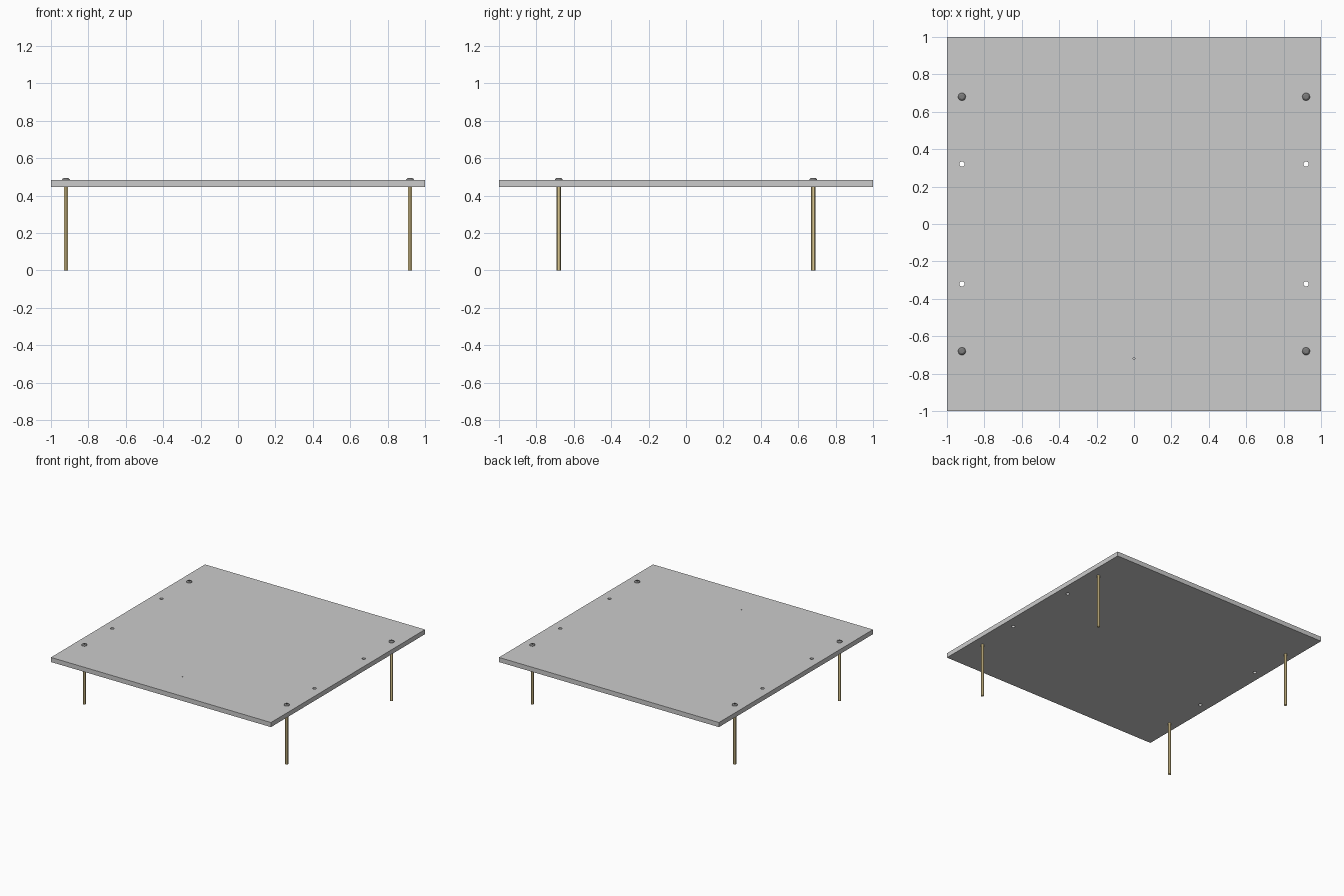
import bpy, math

if "Cube" in bpy.data.objects:
    bpy.data.objects.remove(bpy.data.objects["Cube"])

PLATE_BOTTOM, PLATE_TOP = 0.445, 0.483
CORNERS = [(sx * 0.92, sy * 0.68) for sx in (-1, 1) for sy in (-1, 1)]
SLOTS = [(sx * 0.92, sy * 0.32) for sx in (-1, 1) for sy in (-1, 1)]


def material(name, color):
    m = bpy.data.materials.new(name)
    m.diffuse_color = color
    m.use_nodes = True
    m.node_tree.nodes["Principled BSDF"].inputs["Base Color"].default_value = m.diffuse_color
    return m


def cylinder(name, x, y, z0, z1, r, sides=32):
    bpy.ops.mesh.primitive_cylinder_add(vertices=sides, radius=r, depth=z1 - z0,
                                        location=(x, y, (z0 + z1) / 2))
    ob = bpy.context.object
    ob.name = name
    if sides > 8:
        bpy.ops.object.shade_smooth_by_angle()
    return ob


def cut(target, cutter):
    bpy.context.view_layer.objects.active = target
    mod = target.modifiers.new("hole", 'BOOLEAN')
    mod.operation = 'DIFFERENCE'
    mod.solver = 'EXACT'
    mod.object = cutter
    bpy.ops.object.modifier_apply(modifier=mod.name)
    bpy.data.objects.remove(cutter)


def lathe(name, x, y, z, profile, start_ring, sides=32, inner_sides=6):
    """Button head: dome rings, closed below, with a hexagonal socket cut."""
    verts, faces = [], []
    for r, h in profile:
        verts += [(r * math.cos(2 * math.pi * i / sides),
                   r * math.sin(2 * math.pi * i / sides), h) for i in range(sides)]
    for k in range(len(profile) - 1):
        for i in range(sides):
            j = (i + 1) % sides
            faces.append((k * sides + i, k * sides + j,
                          (k + 1) * sides + j, (k + 1) * sides + i))
    faces.append(tuple(reversed(range(sides))))
    faces.append(tuple(range((len(profile) - 1) * sides, len(profile) * sides)))
    me = bpy.data.meshes.new(name)
    me.from_pydata(verts, [], faces)
    ob = bpy.data.objects.new(name, me)
    ob.location = (x, y, z)
    bpy.context.collection.objects.link(ob)
    bpy.context.view_layer.update()
    return ob


brass = material("brass", (0.72, 0.58, 0.28, 1))
steel = material("dark_steel", (0.2, 0.2, 0.2, 1))

# Square plate with mounting holes and one small front pin hole
bpy.ops.mesh.primitive_cube_add(size=1, location=(0, 0, (PLATE_BOTTOM + PLATE_TOP) / 2))
plate = bpy.context.object
plate.name = "plate"
plate.scale = (2, 2, PLATE_TOP - PLATE_BOTTOM)
bpy.ops.object.transform_apply(location=False, rotation=False, scale=True)
for x, y in SLOTS:
    cut(plate, cylinder("cutter", x, y, 0.4, 0.6, 0.014))
cut(plate, cylinder("cutter", 0, -0.72, 0.47, 0.6, 0.005, 16))

for n, (x, y) in enumerate(CORNERS):
    # Hexagonal standoff leg with a threaded bore in its foot
    leg = cylinder(f"standoff_leg_{n}", x, y, 0, PLATE_BOTTOM, 0.0122, 6)
    cut(leg, cylinder("cutter", x, y, -0.05, 0.08, 0.007, 16))
    leg.data.materials.clear()
    leg.data.materials.append(brass)

    # Button head screw with hex socket
    head = lathe(f"screw_head_{n}", x, y, PLATE_TOP,
                 [(0.0205, 0), (0.0205, 0.002), (0.019, 0.006),
                  (0.016, 0.009), (0.011, 0.012)], 0)
    cut(head, cylinder("cutter", x, y, PLATE_TOP + 0.005, 0.55, 0.008, 6))
    head.data.materials.clear()
    head.data.materials.append(steel)
    bpy.ops.object.select_all(action='DESELECT')
    head.select_set(True)
    bpy.context.view_layer.objects.active = head
    bpy.ops.object.shade_smooth_by_angle()
